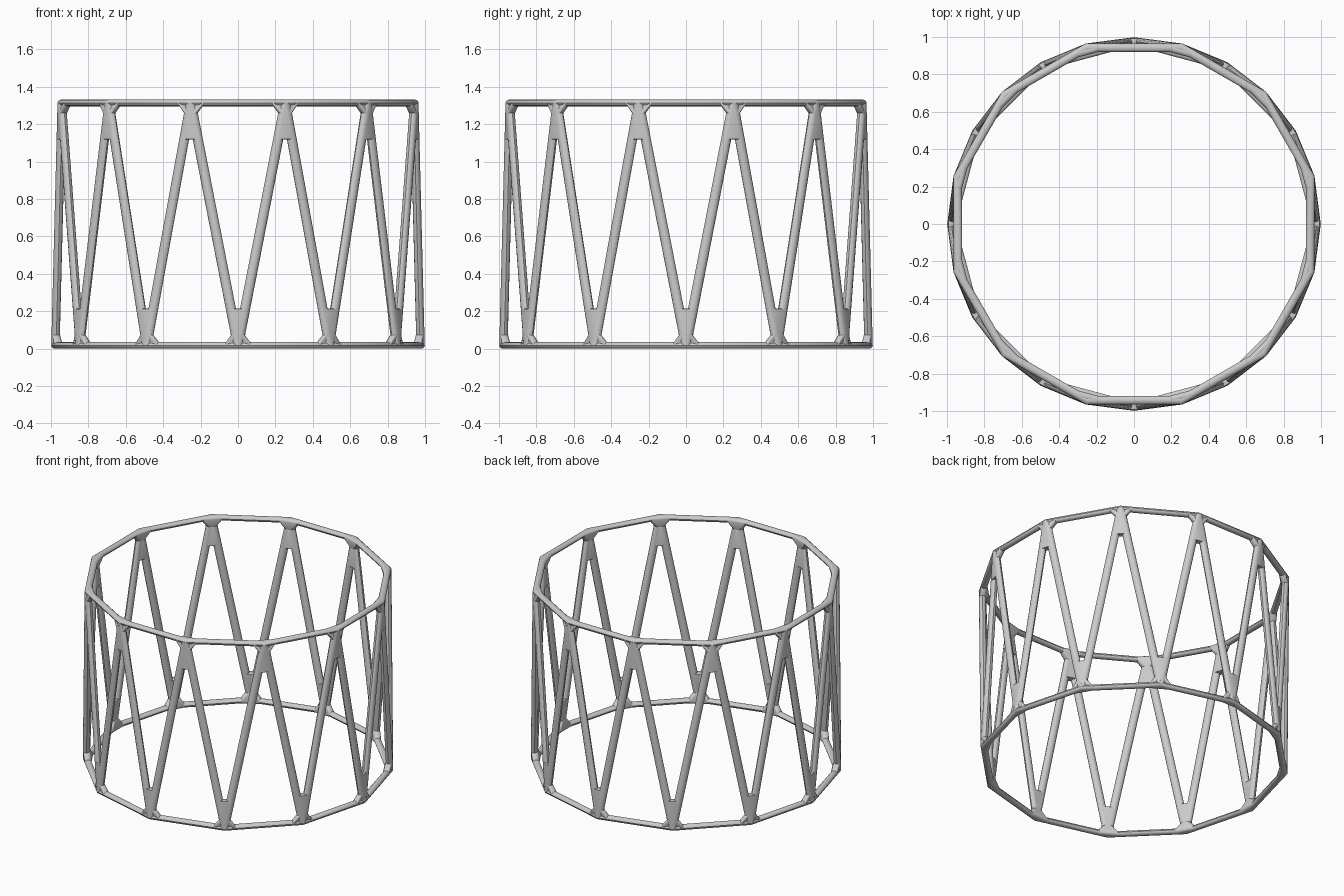
import bpy, bmesh
from math import sin, cos, pi, radians
from mathutils import Vector

if "Cube" in bpy.data.objects:
    bpy.data.objects.remove(bpy.data.objects["Cube"])

N = 12                      # nodes per ring
R = 0.976                   # node radius (tube centre line)
Z0, Z1 = 0.018, 1.314       # ring centre heights
SEG = 12                    # sides of each tube
DEPTH = 0.0225              # radial half thickness
RING_H, STRUT_W = 0.018, 0.027
UP = Vector((0, 0, 1))


def node(k):
    """Even k: bottom ring node, odd k: top ring node."""
    a = -pi / 2 + k * pi / N
    return Vector((R * cos(a), R * sin(a), Z1 if k % 2 else Z0))


def section(p, q, dist, half):
    """Elliptical cross-section of the bar p-q at a distance from p."""
    d = (q - p).normalized()
    n = (p + q) / 2
    n.z = 0
    n = (n - d * n.dot(d)).normalized()
    t = d.cross(n)
    c = p + d * dist
    return [c + n * DEPTH * cos(2 * pi * i / SEG) + t * half * sin(2 * pi * i / SEG)
            for i in range(SEG)]


def bridge(bm, a, b):
    for i in range(SEG):
        j = (i + 1) % SEG
        bm.faces.new((a[i], a[j], b[j], b[i]))


def hull(bm, points):
    verts = [bm.verts.new(p) for p in points]
    res = bmesh.ops.convex_hull(bm, input=verts)
    junk = {g for g in res["geom_interior"] + res["geom_unused"]
            if isinstance(g, bmesh.types.BMVert)}
    bmesh.ops.delete(bm, geom=list(junk), context='VERTS')


def finish(bm, name):
    bmesh.ops.recalc_face_normals(bm, faces=bm.faces[:])
    me = bpy.data.meshes.new(name)
    bm.to_mesh(me)
    bm.free()
    ob = bpy.data.objects.new(name, me)
    bpy.context.collection.objects.link(ob)
    bpy.ops.object.select_all(action='DESELECT')
    ob.select_set(True)
    bpy.context.view_layer.objects.active = ob
    bpy.ops.object.shade_smooth_by_angle(angle=radians(35))


# twelve-sided rings with mitred corners
for name, first in (("bottom_ring", 0), ("top_ring", 1)):
    bm = bmesh.new()
    loops = []
    for k in range(first, 2 * N, 2):
        c = node(k)
        n = Vector((c.x, c.y, 0)).normalized()
        loops.append([bm.verts.new(c + n * DEPTH / cos(pi / N) * cos(2 * pi * i / SEG)
                                   + UP * RING_H * sin(2 * pi * i / SEG))
                      for i in range(SEG)])
    for i in range(N):
        bridge(bm, loops[i], loops[(i + 1) % N])
    finish(bm, name)

# zigzag of slanted struts
bm = bmesh.new()
for k in range(2 * N):
    p, q = node(k), node(k + 1)
    a, b = ([bm.verts.new(v) for v in section(p, q, d, STRUT_W)]
            for d in (0, (q - p).length))
    bridge(bm, a, b)
    bm.faces.new(a)
    bm.faces.new(b)
finish(bm, "slanted_struts")

# joints: webbed fork between two struts, and a flared foot on the ring
bm = bmesh.new()
for k in range(2 * N):
    p = node(k)
    fork, foot = [], []
    for s in (-1, 1):
        q = node(k + s)
        fork += section(p, q, 0.02, STRUT_W) + section(p, q, 0.195, STRUT_W)
        foot += section(p, q, 0.06, STRUT_W)
        foot += section(p, node(k + 2 * s), 0.065, RING_H)
    hull(bm, fork)
    hull(bm, foot)
finish(bm, "joints")
